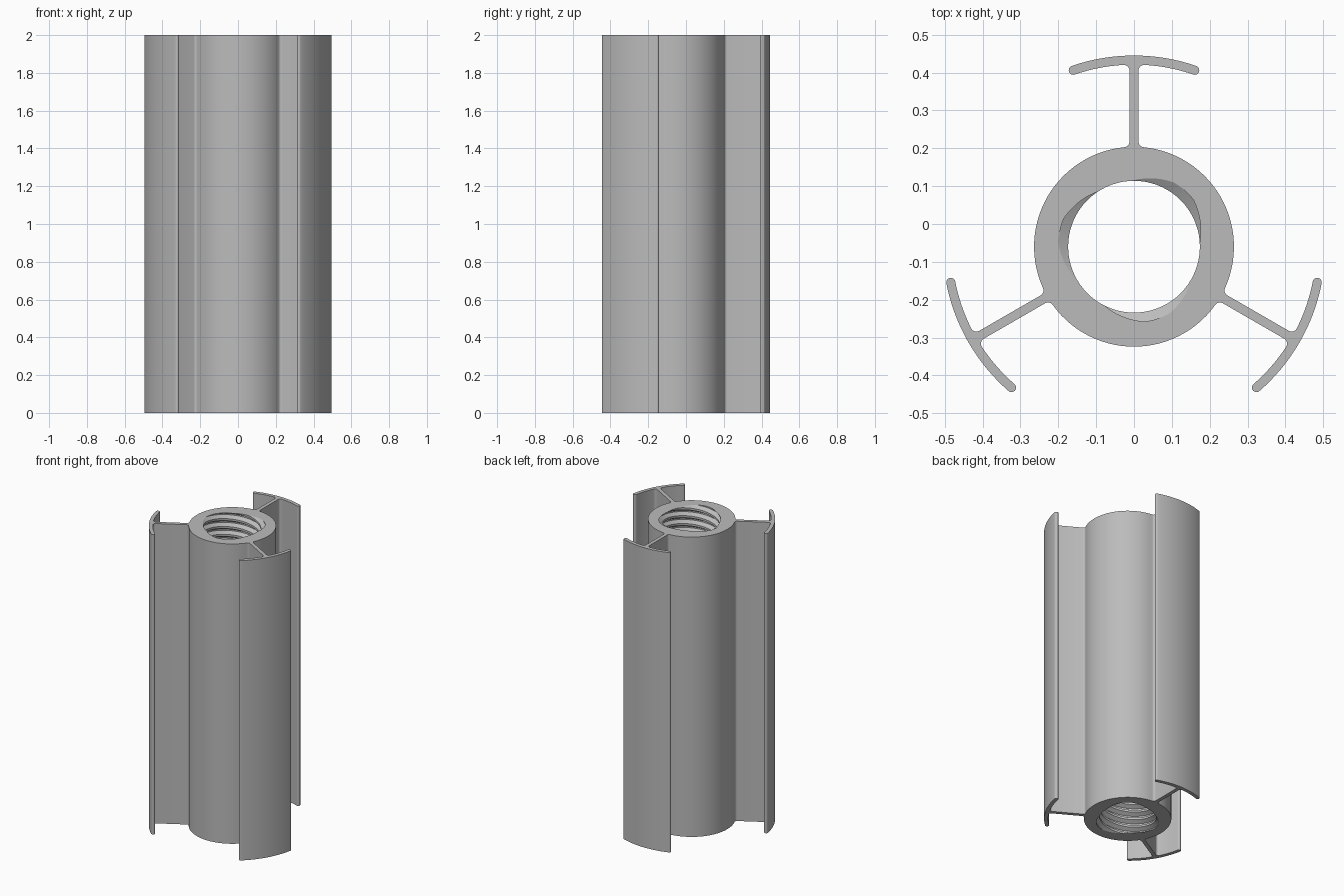
import bpy, bmesh
from math import sin, cos, atan2, sqrt, pi, radians, degrees
from mathutils import Vector, Matrix

if "Cube" in bpy.data.objects:
    bpy.data.objects.remove(bpy.data.objects["Cube"], do_unlink=True)

HEIGHT = 2.0
AXIS_Y = -0.06
TUBE_R = 0.264
CAP_MID, HALF = 0.493, 0.012       # flange mid radius, half wall thickness
FILLET = 0.015
MINOR, MAJOR = 0.174, 0.200        # thread radii
STARTS, PITCH, SEGS = 3, 2 / 38, 72
PHASE = radians(48)


def arc(cx, cy, r, a0, a1, n):
    """Points on an arc, angles in degrees."""
    return [Vector((cx + r * cos(radians(a0 + (a1 - a0) * i / n)),
                    cy + r * sin(radians(a0 + (a1 - a0) * i / n)))) for i in range(n + 1)]


def half_arm():
    """Outline from the valley between arms up to the middle of one flange."""
    fx = HALF + FILLET
    y1 = sqrt((TUBE_R + FILLET) ** 2 - fx ** 2)
    inner = CAP_MID - HALF
    y2 = sqrt((inner - FILLET) ** 2 - fx ** 2)
    a1, a2 = degrees(atan2(y1, fx)), degrees(atan2(y2, fx))
    end = 71
    tip = Vector((cos(radians(end)), sin(radians(end)))) * CAP_MID
    pts = arc(0, 0, TUBE_R, 30, a1, 14)                       # tube wall
    pts += arc(fx, y1, FILLET, a1 + 180, 180, 6)[1:]          # web root fillet
    pts += arc(fx, y2, FILLET, 180, a2, 6)                    # flange fillet
    pts += arc(0, 0, inner, a2, end, 8)[1:]                   # flange inside
    pts += arc(tip.x, tip.y, HALF, end + 180, end + 360, 10)[1:]  # round tip
    pts += arc(0, 0, CAP_MID + HALF, end, 90, 8)[1:]          # flange outside
    return pts


def outline():
    half = half_arm()
    arm = half + [Vector((-p.x, p.y)) for p in reversed(half[1:-1])]
    arm.append(Vector((-half[0].x, half[0].y)))
    pts = []
    for k in range(3):
        turn = Matrix.Rotation(k * 2 * pi / 3, 2)
        pts += [turn @ p for p in arm[:-1]]
    return pts


bm = bmesh.new()

# Threaded bore: helical strips, trimmed flat at both ends
lead = STARTS * PITCH
profile = [(-0.37, MINOR), (-0.08, MAJOR), (0.08, MAJOR), (0.37, MINOR)]
rows = [((n + z) * PITCH, r)
        for n in range(-2 * STARTS, int(HEIGHT / PITCH) + 2 * STARTS) for z, r in profile]
columns = []
for i in range(SEGS + 1):
    a = 2 * pi * i / SEGS
    offset = (a - PHASE) / (2 * pi) * lead
    columns.append([bm.verts.new((r * cos(a), r * sin(a), z + offset)) for z, r in rows])
for left, right in zip(columns, columns[1:]):
    for k in range(len(rows) - 1):
        bm.faces.new((left[k], left[k + 1], right[k + 1], right[k]))
bmesh.ops.remove_doubles(bm, verts=bm.verts[:], dist=1e-5)
for z, up in ((0, -1), (HEIGHT, 1)):
    bmesh.ops.bisect_plane(bm, geom=bm.verts[:] + bm.edges[:] + bm.faces[:], dist=1e-6,
                           plane_co=(0, 0, z), plane_no=(0, 0, up), clear_outer=True)

# Outer wall: tube, webs and curved flanges
section = outline()
low = [bm.verts.new((p.x, p.y, 0)) for p in section]
high = [bm.verts.new((p.x, p.y, HEIGHT)) for p in section]
for i in range(len(section)):
    j = (i + 1) % len(section)
    bm.faces.new((low[i], low[j], high[j], high[i]))

# Flat ends between the outer wall and the bore
for z, up in ((0, -1), (HEIGHT, 1)):
    rim = [e for e in bm.edges if e.is_boundary
           and all(abs(v.co.z - z) < 1e-4 for v in e.verts)]
    bmesh.ops.triangle_fill(bm, edges=rim, use_beauty=True, normal=(0, 0, up))
bmesh.ops.recalc_face_normals(bm, faces=bm.faces[:])
bmesh.ops.translate(bm, verts=bm.verts[:], vec=(0, AXIS_Y, 0))

mesh = bpy.data.meshes.new("threaded_finned_tube")
bm.to_mesh(mesh)
bm.free()
tube = bpy.data.objects.new("threaded_finned_tube", mesh)
bpy.context.collection.objects.link(tube)

# Plain grey material
grey = bpy.data.materials.new("plain_grey")
grey.use_nodes = True
colour = (0.5, 0.5, 0.5, 1)
grey.diffuse_color = colour
grey.node_tree.nodes["Principled BSDF"].inputs["Base Color"].default_value = colour
mesh.materials.append(grey)

bpy.ops.object.select_all(action="DESELECT")
tube.select_set(True)
bpy.context.view_layer.objects.active = tube
bpy.ops.object.shade_smooth_by_angle(angle=radians(30))
